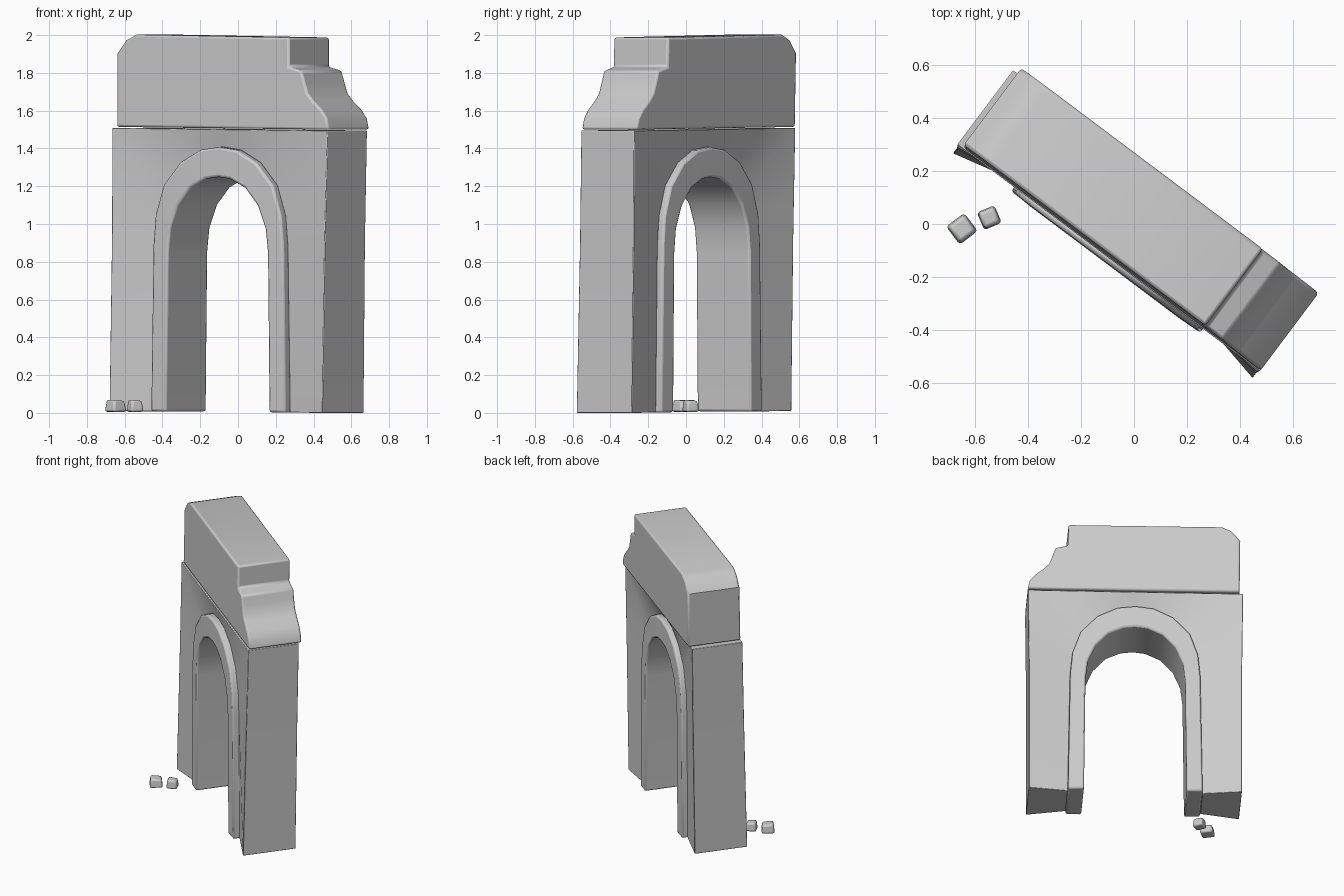
import bpy, bmesh, math
from mathutils import Matrix

cube = bpy.data.objects.get("Cube")
if cube:
    bpy.data.objects.remove(cube, do_unlink=True)

TURN = Matrix.Rotation(math.atan2(-3, 4), 4, "Z")   # the gateway stands diagonally
SLANT = 0.01                                        # stonework sinks slightly to one end

stone = bpy.data.materials.new("grey stone")
stone.use_nodes = True
grey = (0.6, 0.6, 0.6, 1)
stone.diffuse_color = grey
stone.node_tree.nodes["Principled BSDF"].inputs["Base Color"].default_value = grey


def finish(name, bm, bevel, angle=30):
    bmesh.ops.recalc_face_normals(bm, faces=bm.faces)
    mesh = bpy.data.meshes.new(name)
    bm.to_mesh(mesh)
    bm.free()
    mesh.materials.append(stone)
    obj = bpy.data.objects.new(name, mesh)
    bpy.context.collection.objects.link(obj)
    mod = obj.modifiers.new("worn edges", "BEVEL")
    mod.width, mod.segments, mod.limit_method = bevel, 2, "ANGLE"
    mod.angle_limit = math.radians(40)
    bpy.ops.object.select_all(action="DESELECT")
    obj.select_set(True)
    bpy.context.view_layer.objects.active = obj
    bpy.ops.object.shade_smooth_by_angle(angle=math.radians(angle))
    return obj


def place(bm):
    for v in bm.verts:
        v.co.z += SLANT * (0.7 - v.co.x) * (1 if v.co.z > 0.1 else 0.7)
    bm.transform(TURN)


def mirrored(half):
    """Left-to-right path from a right-hand half ending on the centre line."""
    return [(-x, z) for x, z in half] + [p for p in reversed(half[:-1])]


def band(name, inner, outer, inner_depth, outer_depth, bevel):
    """Solid between two matching paths; depth functions give (front, back)."""
    bm = bmesh.new()
    rings = []
    for i, o in zip(mirrored(inner), mirrored(outer)):
        (fi, bi), (fo, bo) = inner_depth(i[1]), outer_depth(o[1])
        corners = [(i, fi), (o, fo), (o, bo), (i, bi)]
        rings.append([bm.verts.new((p[0], d, p[1])) for p, d in corners])
    for a, b in zip(rings, rings[1:]):
        for k in range(4):
            n = (k + 1) % 4
            bm.faces.new((a[k], a[n], b[n], b[k]))
    bm.faces.new(rings[0])
    bm.faces.new(rings[-1])
    place(bm)
    return finish(name, bm, bevel)


# Arch curves, right half from foot to crown
arch_outer = [(.445, 0), (.43, .88), (.415, 1.04), (.36, 1.2), (.25, 1.32), (.12, 1.385), (0, 1.4)]
arch_inner = [(.34, 0), (.33, .84), (.315, .97), (.265, 1.09), (.18, 1.185), (.08, 1.232), (0, 1.242)]
wall_edge = [(.705, 0), (.705, .9), (.708, 1.15), (.712, 1.495), (.45, 1.495), (.2, 1.495), (0, 1.495)]

# Pillars and spandrels: thin beside the arch, flaring to the outer edges
band("gateway_wall", arch_outer, wall_edge,
     lambda z: (-.135, .135),
     lambda z: (-.196 + .024 * z, .17 + .014 * z), .004)

# Raised trim around the opening, front and back
band("arch_trim", arch_inner, arch_outer,
     lambda z: (-.182, .175), lambda z: (-.178, .172), .012)

# Upper block: moulded steps at one end, a broken corner at the other
profile = [(-.688, 1.5), (-.692, 1.89), (-.635, 1.96), (-.57, 1.99), (.445, 1.985),
           (.447, 1.83), (.53, 1.81), (.55, 1.75), (.572, 1.69), (.61, 1.65),
           (.665, 1.605), (.7, 1.56), (.715, 1.5)]
bm = bmesh.new()
front = [bm.verts.new((x, -.19 + .0225 * z, z)) for x, z in profile]
back = [bm.verts.new((x, .19 + .013 * z, z)) for x, z in profile]
bm.faces.new(front)
bm.faces.new(back)
for k in range(len(profile)):
    n = (k + 1) % len(profile)
    bm.faces.new((front[k], front[n], back[n], back[k]))
place(bm)
finish("upper_block", bm, .012)

# Fallen stones near one foot
for name, x, y, size, turn in (("fallen_stone_large", -.648, -.018, .088, .65),
                               ("fallen_stone_small", -.545, .024, .074, .4)):
    bm = bmesh.new()
    bmesh.ops.create_cube(bm, size=1)
    for v in bm.verts:
        taper = .82 if v.co.z > 0 else 1
        v.co.x *= size * taper
        v.co.y *= size * taper
        v.co.z = (v.co.z + .5) * (.062 - .1 * v.co.x) + .005
    bm.transform(Matrix.Translation((x, y, 0)) @ Matrix.Rotation(turn, 4, "Z"))
    finish(name, bm, .012)
